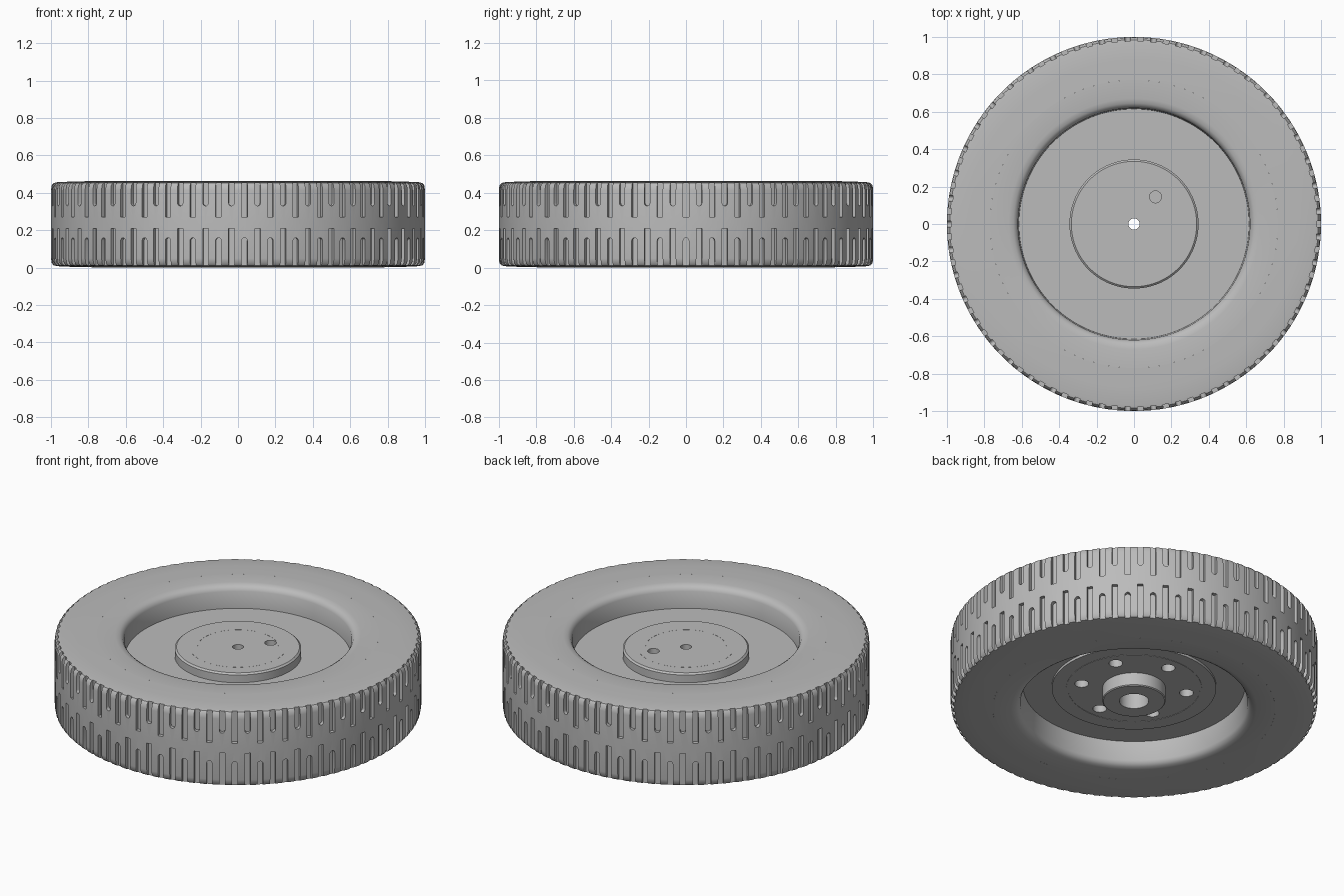
import bpy, bmesh
from math import sin, cos, pi, radians
from mathutils import Matrix

cube = bpy.data.objects.get("Cube")
if cube:
    bpy.data.objects.remove(cube, do_unlink=True)

# One plain material
GREY = (0.5, 0.5, 0.5, 1)
grey = bpy.data.materials.new("mid_grey")
grey.diffuse_color = GREY
grey.use_nodes = True
grey.node_tree.nodes["Principled BSDF"].inputs["Base Color"].default_value = GREY


def make_object(name, bm):
    bmesh.ops.recalc_face_normals(bm, faces=bm.faces)
    mesh = bpy.data.meshes.new(name)
    bm.to_mesh(mesh)
    bm.free()
    mesh.materials.append(grey)
    obj = bpy.data.objects.new(name, mesh)
    bpy.context.collection.objects.link(obj)
    return obj


def lathe(name, profile, segments):
    """Revolve a closed (radius, height) outline around z."""
    bm = bmesh.new()
    rings = []
    for i in range(segments):
        a = 2 * pi * i / segments
        rings.append([bm.verts.new((r * cos(a), r * sin(a), z)) for r, z in profile])
    n = len(profile)
    for i in range(segments):
        p, q = rings[i], rings[(i + 1) % segments]
        for j in range(n):
            k = (j + 1) % n
            bm.faces.new((p[j], q[j], q[k], p[k]))
    return make_object(name, bm)


def prism(bm, outline, r0, r1, angle):
    """Extrude a (tangent, height) outline along the radius at an angle."""
    turn = Matrix.Rotation(angle, 3, 'Z')
    inner, outer = [[bm.verts.new(turn @ Matrix.Translation((r, t, z)).translation)
                     for t, z in outline] for r in (r0, r1)]
    bm.faces.new(inner)
    bm.faces.new(outer[::-1])
    n = len(outline)
    for j in range(n):
        k = (j + 1) % n
        bm.faces.new((inner[j], outer[j], outer[k], inner[k]))


def cut(obj, cutter_bm):
    """Subtract the cutter and bake the result into the object."""
    cutter = make_object("cutter", cutter_bm)
    cutter.hide_render = True
    mod = obj.modifiers.new("cut", 'BOOLEAN')
    mod.operation = 'DIFFERENCE'
    mod.solver = 'EXACT'
    mod.object = cutter
    graph = bpy.context.evaluated_depsgraph_get()
    mesh = bpy.data.meshes.new_from_object(obj.evaluated_get(graph))
    obj.modifiers.clear()
    obj.data = mesh
    bpy.data.objects.remove(cutter, do_unlink=True)


# Tyre body with softly rounded shoulders
HEIGHT, MID = 0.465, 0.235
half = [(0.77, 0.002), (0.88, 0.004), (0.965, 0.008), (0.985, 0.012), (0.996, 0.024), (1.0, 0.05)]
upper = [(r, HEIGHT - z) for r, z in reversed(half)]
tyre = lathe("tyre", half + [(1.0, MID)] + upper, 180)

# Tread: alternating long square slots and short round-ended slots in two bands
PAIRS, FLOOR_R, W = 45, 0.978, 0.015
pitch = 2 * pi / PAIRS
slots = bmesh.new()


def slot_outline(edge, end, rounded):
    if not rounded:
        return [(-W, edge), (W, edge), (W, end), (-W, end)]
    way = 1 if end > edge else -1
    base = end - way * W
    arc = [(W * cos(pi * s / 6), base + way * W * sin(pi * s / 6)) for s in range(7)]
    return [(-W, edge), (W, edge)] + arc


for i in range(PAIRS):
    for edge, long_end, short_end, shift in ((0.5, 0.27, 0.33, 0), (-0.03, 0.21, 0.16, 0.5)):
        a = (i + shift) * pitch
        prism(slots, slot_outline(edge, long_end, False), FLOOR_R, 1.05, a)
        prism(slots, slot_outline(edge, short_end, True), FLOOR_R, 1.05, a + pitch / 2)
cut(tyre, slots)

# Wheel: rim, web, raised hub on top, bearing boss below, stepped bore
wheel_profile = [
    (0.03, 0.385), (0.335, 0.385), (0.345, 0.376), (0.345, 0.33),     # hub cap
    (0.615, 0.33), (0.62, 0.43), (0.63, 0.448), (0.645, 0.458), (0.67, 0.463), (0.77, 0.463),
    (0.77, 0.002), (0.67, 0.002), (0.645, 0.008), (0.63, 0.018), (0.62, 0.035), (0.605, 0.145),
    (0.448, 0.145), (0.448, 0.13), (0.172, 0.13),                      # lower web
    (0.172, 0.055), (0.167, 0.05), (0.08, 0.05), (0.08, 0.28), (0.03, 0.28),
]
wheel = lathe("wheel", wheel_profile, 128)

# Six blind bolt holes underneath and one drive pin hole on top
holes = bmesh.new()


def drill(x, y, z, radius, depth):
    bmesh.ops.create_cone(holes, cap_ends=True, segments=24, radius1=radius, radius2=radius,
                          depth=depth, matrix=Matrix.Translation((x, y, z)))


for i in range(6):
    a = radians(30 + 60 * i)
    drill(0.29 * cos(a), 0.29 * sin(a), 0.15, 0.038, 0.2)
drill(0.115, 0.145, 0.39, 0.032, 0.14)
cut(wheel, holes)

# Thin face plates: hub cap insert and lower web ring
lathe("hub_insert", [(0.17 + 0.05, 0.384), (0.265, 0.384), (0.265, 0.3855), (0.22, 0.3855)], 96)
lathe("web_ring", [(0.36, 0.131), (0.37, 0.131), (0.37, 0.128), (0.36, 0.128)], 96)

# Smooth shading with sharp edges kept
bpy.ops.object.select_all(action='DESELECT')
for obj in bpy.context.collection.objects:
    if obj.type == 'MESH':
        obj.select_set(True)
        bpy.context.view_layer.objects.active = obj
bpy.ops.object.shade_smooth_by_angle(angle=radians(35))
